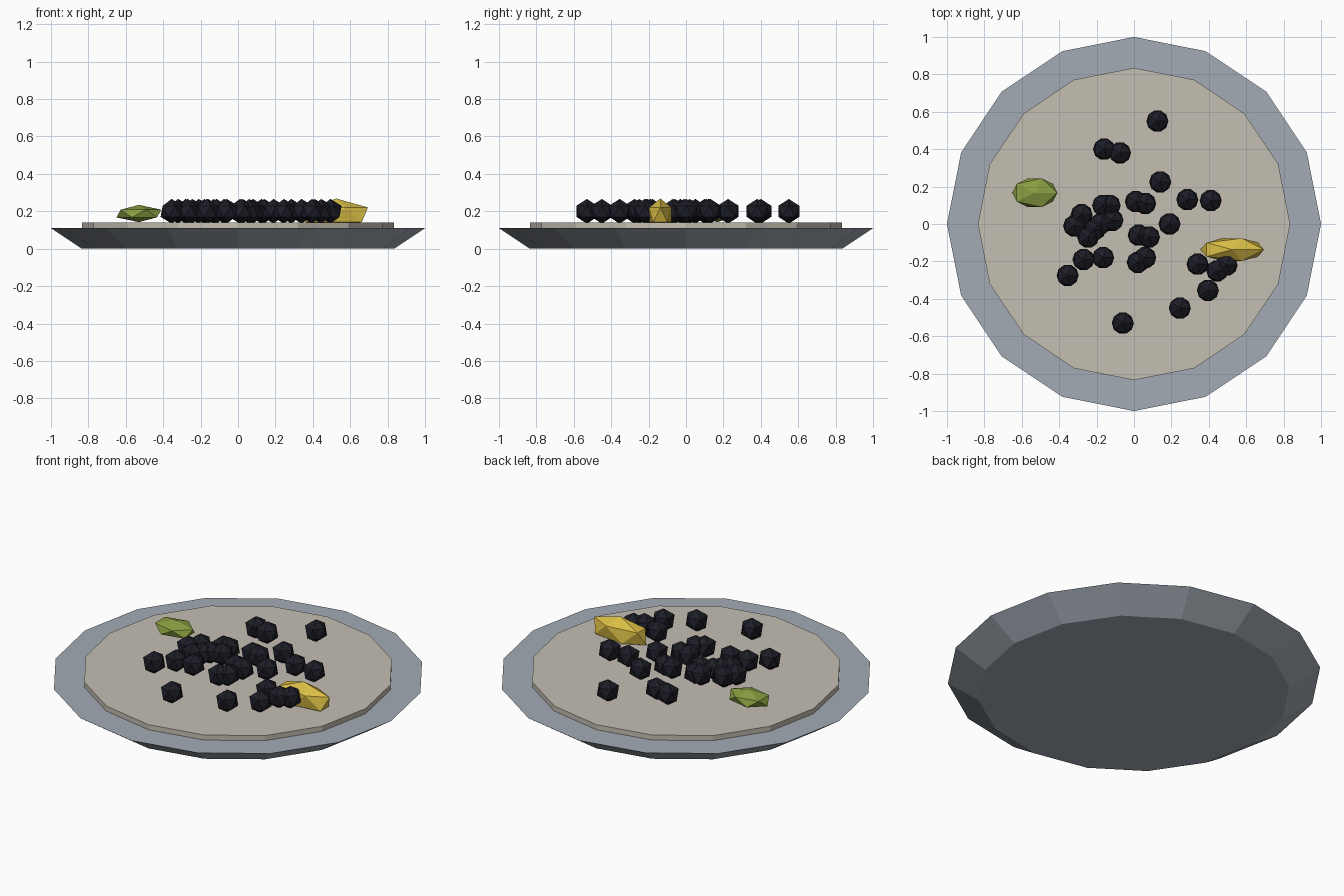
import bpy
from mathutils import Matrix
import bmesh

cube = bpy.data.objects.get("Cube")
if cube:
    bpy.data.objects.remove(cube, do_unlink=True)


def make_material(name, rgb):
    mat = bpy.data.materials.new(name)
    mat.use_nodes = True
    mat.diffuse_color = (*rgb, 1)
    mat.node_tree.nodes["Principled BSDF"].inputs["Base Color"].default_value = (*rgb, 1)
    return mat


def finish(name, bm, mat):
    mesh = bpy.data.meshes.new(name)
    bm.to_mesh(mesh)
    bm.free()
    mesh.materials.append(mat)
    obj = bpy.data.objects.new(name, mesh)
    bpy.context.collection.objects.link(obj)
    return obj


def disc(name, bottom_radius, top_radius, low, high, mat):
    """Sixteen-sided closed disc with straight or flared walls."""
    bm = bmesh.new()
    bmesh.ops.create_cone(bm, cap_ends=True, segments=16, radius1=bottom_radius,
                          radius2=top_radius, depth=high - low,
                          matrix=Matrix.Translation((0, 0, (low + high) / 2)))
    return finish(name, bm, mat)


def nugget(name, centre, radii, mat):
    """Twenty-faced ball stretched to the given radii."""
    bm = bmesh.new()
    bmesh.ops.create_icosphere(bm, subdivisions=1, radius=1,
                               matrix=Matrix.LocRotScale(centre, None, radii))
    return finish(name, bm, mat)


slate = make_material("slate grey", (0.36, 0.41, 0.46))
sand = make_material("pale sand", (0.56, 0.52, 0.45))
black = make_material("blue black", (0.012, 0.012, 0.02))
yellow = make_material("golden yellow", (0.70, 0.51, 0.06))
green = make_material("leaf green", (0.25, 0.34, 0.053))

# Flared plate and the layer of food on it
disc("plate", 0.835, 1.0, 0, 0.11, slate)
disc("food_layer", 0.835, 0.835, 0.10, 0.14, sand)

# Scattered beans
bean_spots = [
    (0.125, 0.55), (-0.16, 0.4), (-0.075, 0.38), (0.14, 0.225), (0.285, 0.13),
    (0.41, 0.125), (0.01, 0.12), (0.06, 0.11), (-0.165, 0.1), (-0.13, 0.1),
    (-0.28, 0.05), (-0.32, -0.01), (-0.18, 0), (-0.115, 0.02), (-0.245, -0.07),
    (-0.21, -0.03), (0.19, 0), (0.025, -0.06), (0.08, -0.07), (0.02, -0.205),
    (0.06, -0.18), (-0.27, -0.19), (-0.165, -0.18), (-0.355, -0.275),
    (0.34, -0.215), (0.445, -0.25), (0.495, -0.22), (0.395, -0.355),
    (0.245, -0.45), (-0.06, -0.53),
]
for x, y in bean_spots:
    nugget("bean", (x, y, 0.2), (0.066, 0.066, 0.066), black)

# Garnishes
nugget("yellow_wedge", (0.525, -0.137, 0.182), (0.19, 0.071, 0.086), yellow)
nugget("green_leaf", (-0.53, 0.167, 0.188), (0.134, 0.09, 0.046), green)
